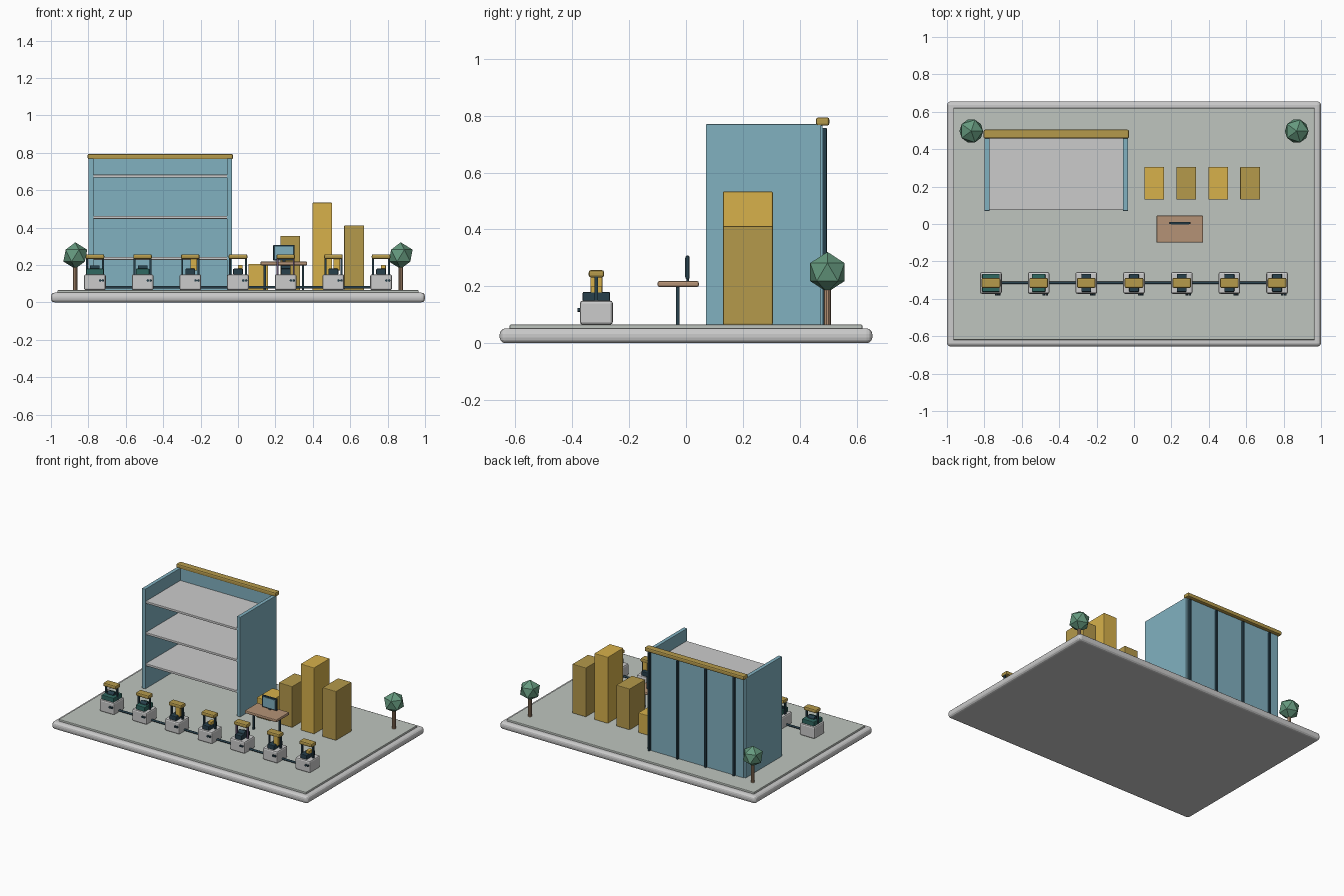
import bpy
from math import pi

if "Cube" in bpy.data.objects:
    bpy.data.objects.remove(bpy.data.objects["Cube"])


def mat(name, r, g, b):
    m = bpy.data.materials.new(name)
    m.diffuse_color = (r, g, b, 1)
    m.use_nodes = True
    m.node_tree.nodes["Principled BSDF"].inputs["Base Color"].default_value = m.diffuse_color
    return m


BLUE = mat("blue_glass", 0.22, 0.44, 0.53)
GOLD = mat("light_gold", 0.68, 0.44, 0.07)
OCHRE = mat("dark_gold", 0.46, 0.32, 0.07)
DARK = mat("dark_navy", 0.02, 0.05, 0.07)
GREEN = mat("leaf_green", 0.13, 0.32, 0.21)
TEAL = mat("deep_green", 0.03, 0.14, 0.12)
PURPLE = mat("muted_purple", 0.13, 0.09, 0.17)
WOOD = mat("wood", 0.46, 0.29, 0.18)
PLATE = mat("paving", 0.52, 0.56, 0.52)


def finish(name, m, smooth=False):
    o = bpy.context.object
    o.name = name
    if m:
        o.data.materials.append(m)
    if smooth:
        bpy.ops.object.shade_smooth_by_angle()
    return o


def box(name, x, y, z, m=None, bevel=0.0, seg=2):
    """Box from (min, max) ranges, optionally with rounded edges."""
    bpy.ops.mesh.primitive_cube_add(size=1, location=[(a + b) / 2 for a, b in (x, y, z)])
    bpy.context.object.scale = [b - a for a, b in (x, y, z)]
    bpy.ops.object.transform_apply(location=False, rotation=False, scale=True)
    o = finish(name, m)
    if bevel:
        mod = o.modifiers.new("bevel", "BEVEL")
        mod.width, mod.segments = bevel, seg
    return o


def rod(name, loc, r, length, m=None, rot=(0, 0, 0), sides=16):
    bpy.ops.mesh.primitive_cylinder_add(vertices=sides, radius=r, depth=length, location=loc, rotation=rot)
    return finish(name, m, True)


def mid(c, half):
    return (c - half, c + half)


# Base slab and paving
box("base_slab", (-1, 1), (-0.655, 0.655), (0, 0.052), None, 0.02, 3)
box("paving", (-0.965, 0.965), (-0.62, 0.62), (0.04, 0.065), PLATE, 0.004)
TOP = 0.065

# Open-fronted building: side walls, back wall, floors, mullions, roof beam
for side, x in (("left", -0.786), ("right", -0.045)):
    box(side + "_wall", mid(x, 0.0135), (0.07, 0.475), (TOP, 0.77), BLUE, 0.003)
box("back_wall", (-0.785, -0.045), (0.46, 0.48), (TOP, 0.77), BLUE)
for i in range(3):
    box(f"floor_{i + 1}", (-0.775, -0.056), (0.075, 0.465), mid(0.235 + 0.22 * i, 0.008), None, 0.003)
for i in range(4):
    box(f"mullion_{i + 1}", mid(-0.715 + 0.22 * i, 0.007), (0.475, 0.495), (TOP, 0.757), DARK, 0.002)
box("roof_beam", (-0.804, -0.027), (0.457, 0.504), (0.765, 0.794), OCHRE, 0.008)

# Column chart bars
for i, h in enumerate((0.205, 0.355, 0.533, 0.412)):
    box(f"chart_bar_{i + 1}", mid(0.108 + 0.171 * i, 0.053), (0.13, 0.305), (TOP, h),
        OCHRE if i % 2 else GOLD, 0.004)

# Desk with monitor
box("desk_top", (0.12, 0.37), (-0.1, 0.045), (0.198, 0.218), WOOD, 0.006)
for x in (0.143, 0.347):
    box("desk_leg", mid(x, 0.006), mid(-0.029, 0.006), (TOP, 0.2), DARK)
box("monitor", (0.188, 0.302), (-0.001, 0.012), (0.224, 0.308), DARK, 0.004)
box("monitor_screen", (0.197, 0.293), (-0.004, 0.002), (0.233, 0.299), BLUE)
box("monitor_stand", (0.237, 0.253), (0.001, 0.01), (0.215, 0.23), DARK)

# Trees
for x in (-0.87, 0.87):
    rod("tree_trunk", (x, 0.497, 0.13), 0.012, 0.135, WOOD, sides=10)
    bpy.ops.mesh.primitive_ico_sphere_add(subdivisions=1, radius=0.071, location=(x, 0.497, 0.25))
    finish("tree_crown", GREEN)

# Row of seven small stations linked by a pipe
Y = -0.315
rod("linking_pipe", (0, Y, 0.08), 0.007, 1.53, DARK, (0, pi / 2, 0))
for i in range(7):
    x = (i - 3) * 0.255
    n = f"station_{i + 1}_"
    post = PURPLE if i == 4 else DARK
    box(n + "pedestal", mid(x, 0.058), mid(Y, 0.058), (TOP, 0.15), None, 0.01)
    # Gantry: two posts and a beam
    for s in (-1, 1):
        box(n + "post", mid(x + s * 0.043, 0.005), mid(Y, 0.006), (0.148, 0.24), post)
    box(n + "beam", mid(x, 0.05), mid(Y, 0.027), (0.231, 0.257), OCHRE, 0.008)
    # Front push buttons
    for dx in (0.028, 0.043):
        rod(n + "button", (x + dx, Y - 0.06, 0.117), 0.007, 0.012, DARK, (pi / 2, 0, 0), 12)
    # Machine bed, wider on the first two stations
    w = (0.047, 0.036)[i] if i < 2 else 0.026
    box(n + "machine_bed", mid(x, w), mid(Y, 0.048), (0.148, 0.18), TEAL if i < 2 else DARK, 0.004)
    # Working parts
    if i in (2, 5):
        box(n + "tower", mid(x + 0.018, 0.018), mid(Y, 0.021), (0.17, 0.235), GOLD, 0.003)
    elif i in (3, 6):
        box(n + "tool_block", mid(x + 0.012, 0.013), mid(Y, 0.02), (0.175, 0.2), GOLD, 0.003)
    else:
        rod(n + "drum", (x, Y, 0.182), 0.016, 0.05, DARK, (0, pi / 2, 0))
